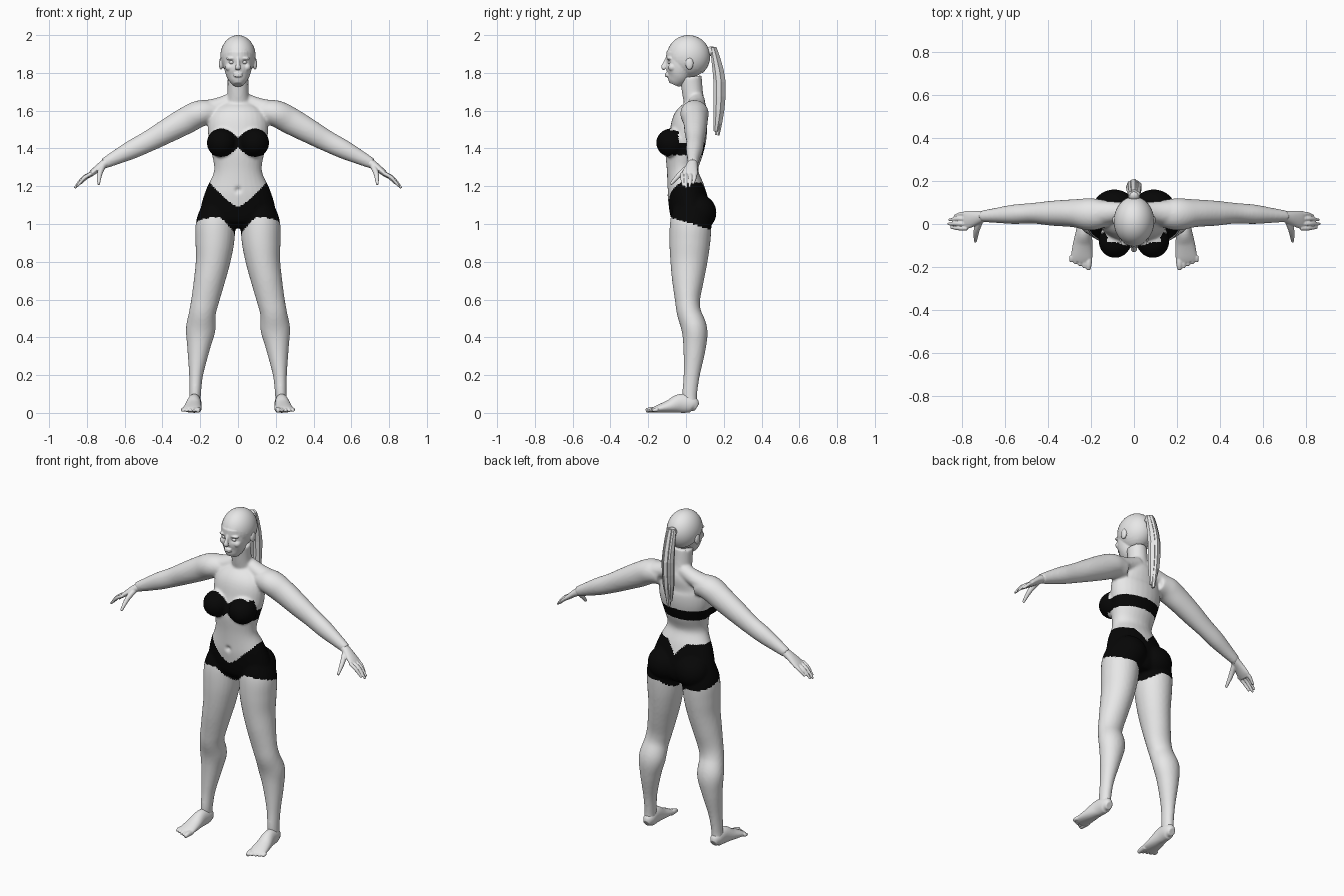
import bpy, bmesh, math
from mathutils import Vector, Matrix

cube = bpy.data.objects.get("Cube")
if cube:
    bpy.data.objects.remove(cube)


def material(name, value):
    mat = bpy.data.materials.new(name)
    mat.use_nodes = True
    colour = (value, value, value, 1)
    mat.diffuse_color = colour
    mat.node_tree.nodes["Principled BSDF"].inputs["Base Color"].default_value = colour
    return mat


skin = material("pale_grey", .8)
cloth = material("black", .002)
SIDES = {"left": 1, "right": -1}
DEPTH, UP = Vector((0, 1, 0)), Vector((0, 0, 1))


def resample(points, steps):
    """Catmull-Rom curve through the points, radii included."""
    pts = [Vector(p) for p in points]
    pts = [pts[0] * 2 - pts[1]] + pts + [pts[-1] * 2 - pts[-2]]
    out = []
    for p, a, b, n in zip(pts, pts[1:], pts[2:], pts[3:]):
        for i in range(steps):
            t = i / steps
            out.append(a + (b - p) * (t / 2)
                       + (p * 2 - a * 5 + b * 4 - n) * (t * t / 2)
                       + (a * 3 - p - b * 3 + n) * (t ** 3 / 2))
    return out + [pts[-2]]


def tube(bm, points, side=1, ref=DEPTH, sides=28, steps=6):
    """Loft ellipses (x, y, z, width radius, depth radius) along a path."""
    path = resample(points, steps)
    centres = [Vector(p[:3]) for p in path]
    rings = []
    for i, p in enumerate(path):
        t = (centres[min(i + 1, len(path) - 1)] - centres[max(i - 1, 0)]).normalized()
        v = (ref - t * ref.dot(t)).normalized()
        u = v.cross(t)
        ring = []
        for k in range(sides):
            ang = math.tau * k / sides
            co = centres[i] + u * (p[3] * math.cos(ang)) + v * (p[4] * math.sin(ang))
            co.x *= side
            ring.append(bm.verts.new(co))
        rings.append(ring)
    for r, q in zip(rings, rings[1:]):
        for k in range(sides):
            m = (k + 1) % sides
            bm.faces.new((r[k], r[m], q[m], q[k]))
    bm.faces.new(rings[0])
    bm.faces.new(rings[-1])


def ball(bm, centre, radii, side=1):
    x, y, z = centre
    matrix = Matrix.Translation((x * side, y, z)) @ Matrix.Diagonal((*radii, 1))
    bmesh.ops.create_uvsphere(bm, u_segments=32, v_segments=20, radius=1, matrix=matrix)


def finish(bm, name, voxel=None, smooth=0, flat=False):
    """Turn a bmesh into an object, optionally fusing its parts into one skin."""
    bmesh.ops.recalc_face_normals(bm, faces=bm.faces)
    mesh = bpy.data.meshes.new(name)
    bm.to_mesh(mesh)
    bm.free()
    obj = bpy.data.objects.new(name, mesh)
    bpy.context.collection.objects.link(obj)
    if voxel:
        fuse = obj.modifiers.new("fuse", 'REMESH')
        fuse.mode = 'VOXEL'
        fuse.voxel_size = voxel
        relax = obj.modifiers.new("relax", 'SMOOTH')
        relax.iterations = smooth
        graph = bpy.context.evaluated_depsgraph_get()
        obj.data = bpy.data.meshes.new_from_object(obj.evaluated_get(graph))
        obj.modifiers.clear()
    obj.data.materials.clear()
    obj.data.materials.append(skin)
    if not flat:
        obj.data.shade_smooth()
    return obj


def dent(obj, centre, radius, depth):
    """Push the surface back softly around a point."""
    for v in obj.data.vertices:
        v.co.y += depth * math.exp(-((v.co - Vector(centre)).length / radius) ** 2)


# Body: torso, neck, shoulders, arms and legs fused together
bm = bmesh.new()
tube(bm, [(0, .03, .98, .1, .07), (0, .03, 1.02, .18, .1), (0, .02, 1.08, .198, .108),
          (0, 0, 1.18, .17, .1), (0, -.018, 1.28, .127, .083), (0, -.01, 1.38, .14, .1),
          (0, .01, 1.47, .158, .1), (0, .02, 1.55, .155, .09),
          (0, .045, 1.61, .12, .066), (0, .055, 1.65, .07, .05)])
tube(bm, [(0, .055, 1.6, .075, .055), (0, .037, 1.68, .057, .055), (0, .025, 1.78, .055, .058)])
for s in SIDES.values():
    tube(bm, [(.02, .06, 1.655, .045, .04), (.1, .055, 1.625, .045, .05),
              (.18, .05, 1.602, .052, .06)], s)
    tube(bm, [(.12, .05, 1.59, .06, .06), (.2, .045, 1.585, .07, .075),
              (.28, .05, 1.545, .071, .065), (.38, .05, 1.49, .064, .058),
              (.47, .05, 1.44, .056, .048), (.56, .045, 1.395, .05, .045),
              (.64, .04, 1.355, .039, .035), (.71, .036, 1.32, .028, .026)], s)
    tube(bm, [(.105, .03, 1.08, .09, .1), (.118, .025, 1, .105, .11), (.123, .02, .9, .102, .108),
              (.133, .015, .8, .091, .098), (.152, .01, .7, .082, .084), (.173, .008, .6, .074, .067),
              (.188, .016, .53, .071, .064), (.198, .045, .44, .078, .068),
              (.209, .045, .34, .06, .059), (.222, .03, .2, .037, .043),
              (.227, .02, .1, .031, .039), (.23, .025, .04, .03, .034)], s)
    ball(bm, (.088, -.077, 1.43), (.077, .081, .076), s)
    ball(bm, (.092, .065, 1.06), (.103, .096, .097), s)
body = finish(bm, "body", .008, 4)
dent(body, (0, -.1, 1.18), .014, .014)


def is_top(x, y, z):
    if x > .22:
        return False
    if y > -.04:
        return 1.365 < z < 1.43
    cup = max(0, 1 - ((x - .088) / .085) ** 2)
    return 1.405 - .05 * cup < z < 1.455 + .05 * cup


def is_briefs(x, y, z):
    if x > .3:
        return False
    if y < 0:
        high = 1.09 + .13 * min(1, x / .15) ** 1.3
    else:
        high = 1.15 + .07 * min(1, x / .06)
    return 1.01 - .3 * y - .08 * max(0, 1 - x / .09) < z < high


# Clothing is coloured onto the body faces
body.data.materials.append(cloth)
for face in body.data.polygons:
    x, y, z = face.center
    if is_top(abs(x), y, z) or is_briefs(abs(x), y, z):
        face.material_index = 1

# Hands and feet
for label, s in SIDES.items():
    bm = bmesh.new()
    tube(bm, [(.69, .037, 1.33, .026, .024), (.735, .028, 1.3, .02, .033),
              (.775, .02, 1.268, .015, .042), (.795, .018, 1.25, .01, .038)], s)
    for y, x, z in ((.046, .836, 1.212), (.024, .86, 1.195), (.001, .865, 1.19), (-.02, .852, 1.2)):
        tube(bm, [(.775, y, 1.268, .01, .01), ((.775 + x) / 2, y, 1.244, .01, .01),
                  (x, y * .8, z, .006, .006)], s, sides=12)
    tube(bm, [(.715, .02, 1.308, .016, .016), (.732, -.03, 1.265, .014, .014),
              (.738, -.082, 1.21, .007, .008)], s, ref=UP, sides=12)
    finish(bm, label + "_hand", .0035, 2)

    bm = bmesh.new()
    tube(bm, [(.228, .058, .03, .02, .022), (.228, .03, .045, .034, .044),
              (.232, -.03, .05, .037, .05), (.238, -.09, .034, .045, .034),
              (.243, -.15, .021, .05, .02), (.245, -.175, .015, .045, .013)], s, ref=UP)
    for i in range(5):
        x, r = .209 + .02 * i, .015 if i == 0 else .011
        tube(bm, [(x, -.15, .017, r, r), (x + .002, -.185 + .007 * i, .017, r, r),
                  (x + .003, -.213 + .009 * i, .012, r * .7, r * .7)], s, ref=UP, sides=12)
    foot = finish(bm, label + "_foot", .004, 2)
    for v in foot.data.vertices:
        v.co.z = max(v.co.z, 0)

# Head: skull, face, nose, lips, brows and ears
bm = bmesh.new()
ball(bm, (0, .01, 1.885), (.09, .113, .111))
tube(bm, [(0, -.02, 1.9, .075, .085), (0, -.03, 1.84, .075, .077), (0, -.04, 1.79, .064, .064),
          (0, -.055, 1.755, .043, .045), (0, -.063, 1.737, .025, .029)])
tube(bm, [(0, -.1, 1.88, .009, .008), (0, -.112, 1.85, .01, .011),
          (0, -.118, 1.83, .015, .014), (0, -.11, 1.82, .014, .008)], sides=16)
for z in (1.795, 1.784):
    ball(bm, (0, -.1, z), (.024, .012, .007))
for s in SIDES.values():
    ball(bm, (.09, .018, 1.848), (.011, .021, .032), s)
    ball(bm, (.035, -.087, 1.876), (.028, .017, .009), s)
    ball(bm, (.046, -.07, 1.83), (.022, .025, .022), s)
head = finish(bm, "head", .004, 3)
for s in SIDES.values():
    dent(head, (.034 * s, -.1, 1.856), .015, .011)

bm = bmesh.new()
for s in SIDES.values():
    ball(bm, (.034, -.083, 1.856), (.014, .014, .01), s)
finish(bm, "eyes")

# Hair cap cut along a sloping hairline
bm = bmesh.new()
ball(bm, (0, .013, 1.886), (.094, .115, .114))
bmesh.ops.bisect_plane(bm, geom=bm.verts[:] + bm.edges[:] + bm.faces[:],
                       plane_co=(0, -.1, 1.93), plane_no=(0, .7, 1), clear_inner=True)
finish(bm, "hair_cap")

# Ponytail: a knot and overlapping faceted strands
bm = bmesh.new()
ball(bm, (0, .135, 1.915), (.028, .026, .026))
finish(bm, "hair_knot")
bm = bmesh.new()
for x, y, end in ((-.013, 0, 1.5), (.013, 0, 1.49), (0, .008, 1.47)):
    tube(bm, [(x, .14 + y, 1.935, .016, .013), (x, .155 + y, 1.87, .021, .021),
              (x, .174 + y, 1.75, .024, .029), (x, .17 + y, 1.6, .021, .025),
              (x / 2, .158 + y, end, .009, .012)], sides=7, steps=2)
finish(bm, "ponytail", flat=True)
